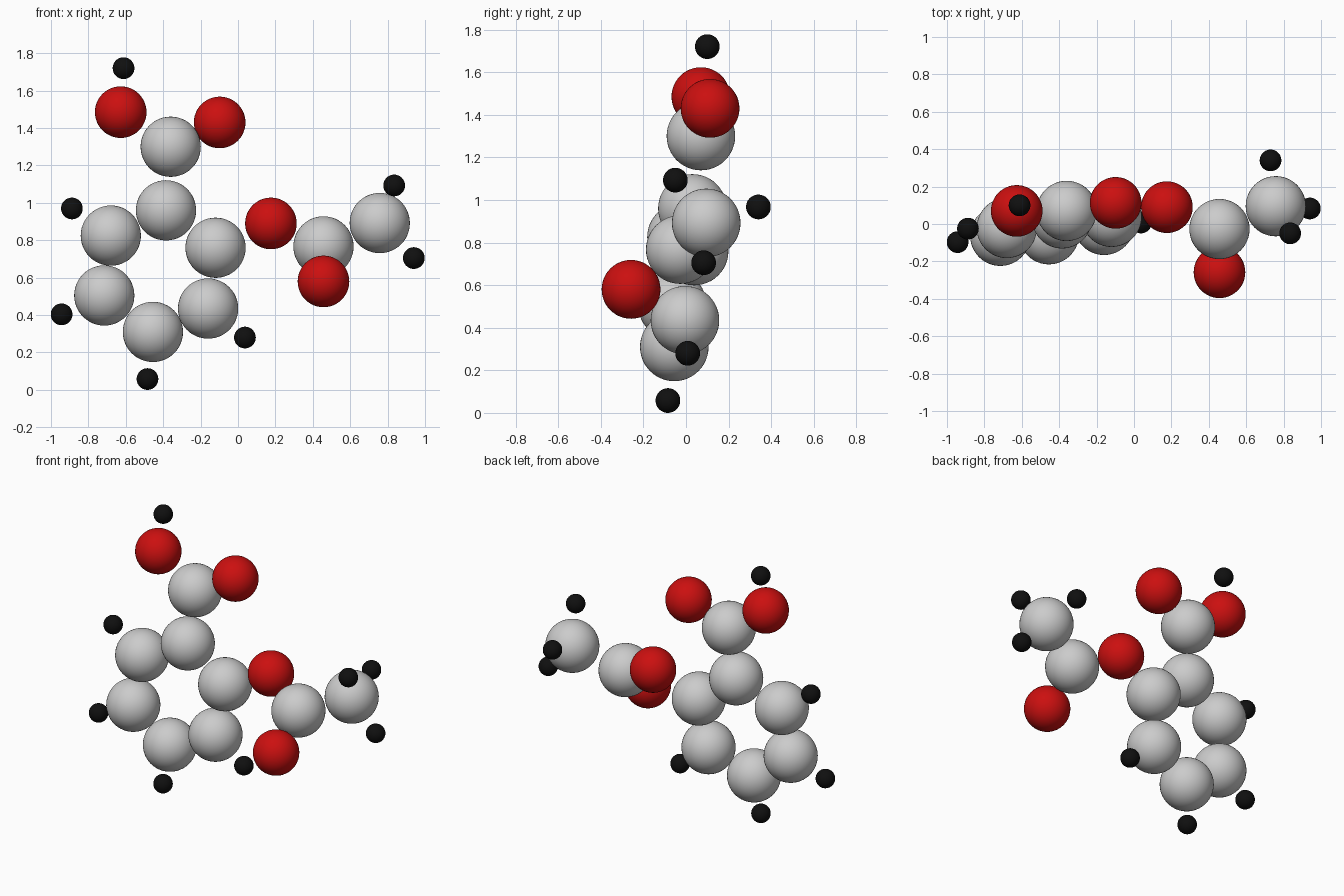
import bpy


def material(name, rgb):
    m = bpy.data.materials.new(name)
    m.diffuse_color = (*rgb, 1)
    return m


RED = material("oxygen_red", (0.6, 0.005, 0.005))
BLACK = material("hydrogen_black", (0.005, 0.005, 0.005))


def atoms(name, radius, mat, centres):
    for i, c in enumerate(centres, 1):
        bpy.ops.mesh.primitive_uv_sphere_add(segments=48, ring_count=24,
                                             radius=radius, location=c)
        ob = bpy.context.object
        ob.name = f"{name}_{i}"
        bpy.ops.object.shade_smooth()
        if mat:
            ob.data.materials.append(mat)


# Six-carbon ring, lying in one slightly tilted plane
ring = [(-0.385, 0.96), (-0.68, 0.825), (-0.715, 0.505),
        (-0.455, 0.31), (-0.16, 0.435), (-0.12, 0.76)]
atoms("ring_carbon", 0.161, None,
      [(x, -0.037 + 0.12 * x + 0.118 * z, z) for x, z in ring])

# Carbons of the two side chains
atoms("acid_carbon", 0.161, None, [(-0.36, 0.07, 1.30)])
atoms("ester_carbon", 0.161, None, [(0.457, -0.027, 0.767)])
atoms("methyl_carbon", 0.161, None, [(0.758, 0.095, 0.892)])

# Oxygens
atoms("acid_oxygen", 0.138, RED, [(-0.627, 0.07, 1.485), (-0.098, 0.113, 1.43)])
atoms("ester_oxygen", 0.138, RED, [(0.176, 0.09, 0.89), (0.457, -0.258, 0.58)])

# Hydrogens
atoms("ring_hydrogen", 0.058, BLACK,
      [(-0.888, -0.025, 0.97), (-0.943, -0.097, 0.404),
       (-0.484, -0.085, 0.058), (0.037, 0.008, 0.28)])
atoms("acid_hydrogen", 0.058, BLACK, [(-0.612, 0.1, 1.72)])
atoms("methyl_hydrogen", 0.058, BLACK,
      [(0.835, -0.05, 1.093), (0.94, 0.083, 0.705), (0.73, 0.34, 0.967)])
